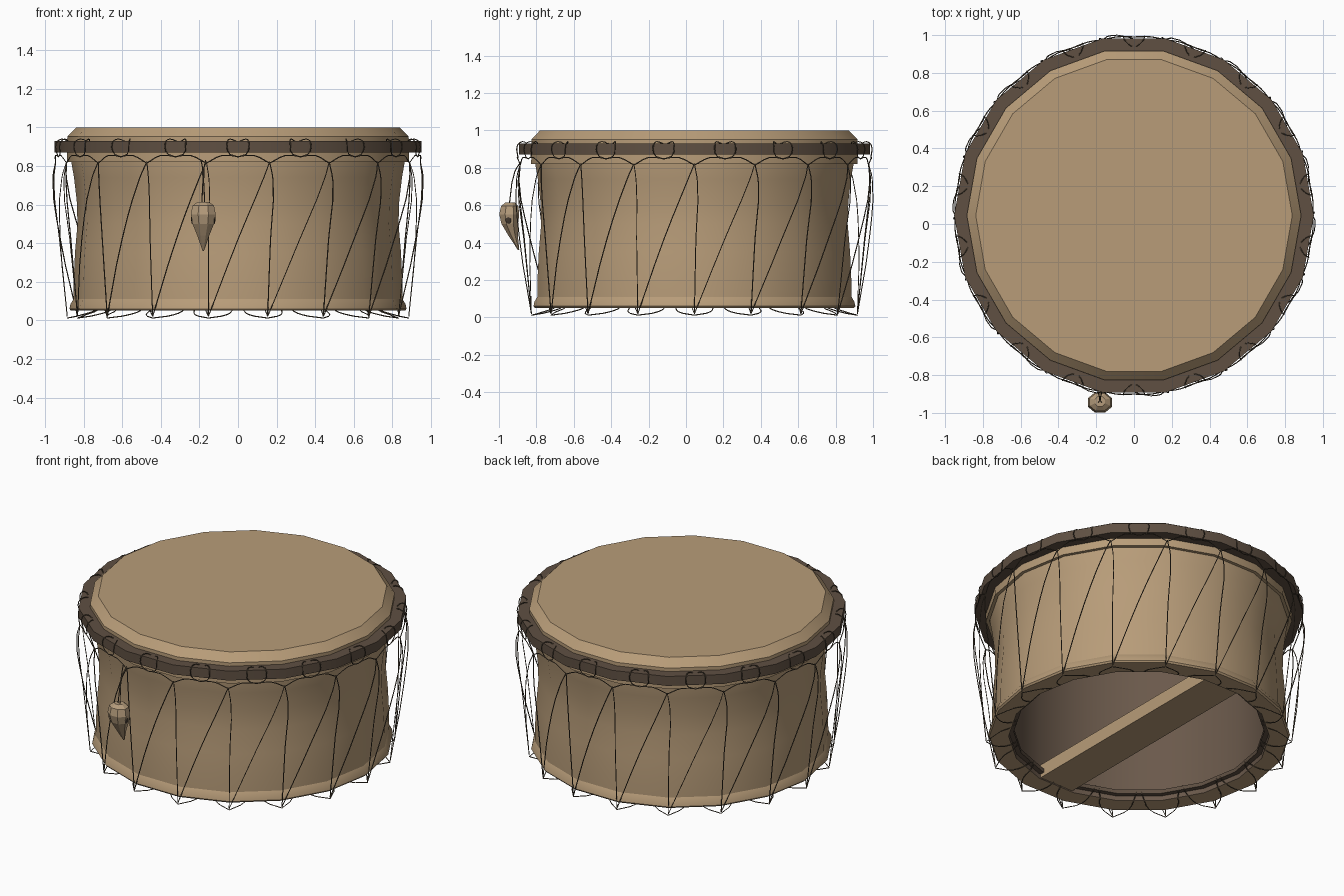
import bpy, bmesh, math
from mathutils import Vector

if "Cube" in bpy.data.objects:
    bpy.data.objects.remove(bpy.data.objects["Cube"])

CY = 0.045      # drum axis position in y
N = 18          # sides of the drum


def material(name, rgb):
    m = bpy.data.materials.new(name)
    m.diffuse_color = (*rgb, 1)
    m.use_nodes = True
    m.node_tree.nodes["Principled BSDF"].inputs["Base Color"].default_value = m.diffuse_color
    return m


WOOD = material("tan_wood", (0.475, 0.332, 0.19))
SKIN = material("drum_skin", (0.48, 0.335, 0.19))
HOOP = material("dark_hoop", (0.115, 0.080, 0.055))
INNER = material("dark_inside", (0.145, 0.10, 0.07))
ROPE = material("dark_rope", (0.10, 0.075, 0.048))
BONE = material("bone", (0.46, 0.33, 0.20))
SOCKET = material("dark_socket", (0.05, 0.036, 0.025))


def polar(deg, r, z):
    a = math.radians(deg)
    return Vector((r * math.cos(a), CY + r * math.sin(a), z))


def finish(bm, name, mats, angle=None):
    bmesh.ops.remove_doubles(bm, verts=bm.verts, dist=1e-5)
    bmesh.ops.recalc_face_normals(bm, faces=bm.faces)
    me = bpy.data.meshes.new(name)
    bm.to_mesh(me)
    bm.free()
    for m in mats:
        me.materials.append(m)
    ob = bpy.data.objects.new(name, me)
    bpy.context.collection.objects.link(ob)
    if angle:
        bpy.ops.object.select_all(action='DESELECT')
        bpy.context.view_layer.objects.active = ob
        ob.select_set(True)
        bpy.ops.object.shade_smooth_by_angle(angle=math.radians(angle))
    return ob


def lathe(name, profile, mats, closed=True, inner_span=None, angle=25):
    """Turn a (radius, z) profile around the drum axis."""
    bm = bmesh.new()
    rings = [[bm.verts.new(polar(i * 360 / N, r, z)) for i in range(N)]
             for r, z in profile]
    spans = len(profile) if closed else len(profile) - 1
    for j in range(spans):
        a, b = rings[j], rings[(j + 1) % len(rings)]
        for i in range(N):
            k = (i + 1) % N
            f = bm.faces.new((a[i], a[k], b[k], b[i]))
            if j == inner_span:
                f.material_index = 1
    if not closed:
        bm.faces.new(rings[0])
        bm.faces.new(rings[-1])
    return finish(bm, name, mats, angle)


def ropes(name, paths, radius=0.003):
    """Sweep thin tubes along smooth paths and turn them into one mesh."""
    cu = bpy.data.curves.new(name, 'CURVE')
    cu.dimensions = '3D'
    cu.bevel_depth = radius
    cu.bevel_resolution = 0
    cu.use_fill_caps = True
    cu.resolution_u = 3
    for pts in paths:
        sp = cu.splines.new('BEZIER')
        sp.bezier_points.add(len(pts) - 1)
        for bp, p in zip(sp.bezier_points, pts):
            bp.co = p
            bp.handle_left_type = bp.handle_right_type = 'AUTO'
    tmp = bpy.data.objects.new(name + "_curve", cu)
    bpy.context.collection.objects.link(tmp)
    dg = bpy.context.evaluated_depsgraph_get()
    me = bpy.data.meshes.new_from_object(tmp.evaluated_get(dg))
    bpy.data.objects.remove(tmp)
    me.name = name
    me.materials.clear()
    me.materials.append(ROPE)
    ob = bpy.data.objects.new(name, me)
    bpy.context.collection.objects.link(ob)


# Waisted wooden shell, open below, dark inside
lathe("drum_shell",
      [(0.866, 0.05), (0.874, 0.06), (0.868, 0.085), (0.853, 0.11), (0.852, 0.2),
       (0.845, 0.35), (0.832, 0.5), (0.836, 0.62), (0.85, 0.74), (0.864, 0.82), (0.864, 0.93),
       (0.755, 0.93), (0.755, 0.05)],
      [WOOD, INNER], inner_span=11)

# Stretched skin with bevelled edge and a flap under the hoop
lathe("drum_head",
      [(0.838, 1.0), (0.885, 0.952), (0.886, 0.82), (0.866, 0.82),
       (0.866, 0.935), (0.755, 0.94)], [SKIN], closed=False)

# Dark hoop round the head, and a small one inside the bottom
lathe("tension_hoop", [(0.885, 0.87), (0.952, 0.87), (0.952, 0.93), (0.885, 0.93)], [HOOP])
lathe("bottom_ring", [(0.725, 0.08), (0.755, 0.08), (0.755, 0.105), (0.725, 0.105)], [HOOP])

# Crossbar handle below
bm = bmesh.new()
bmesh.ops.create_cube(bm, size=1)
for v in bm.verts:
    v.co = Vector((v.co.x * 0.24, CY + v.co.y * 1.56, 0.10 + v.co.z * 0.085))
finish(bm, "crossbar", [WOOD])

# Lacing: loops over the hoop, zigzag side cords, and cords under the rim
loops, sides, under = [], [], []
for i in range(N):
    v = i * 20          # corner of the drum
    m = v + 10          # middle of a side
    loops.append([polar(v, 0.945, 0.815), polar(m - 5, 0.95, 0.855),
                  polar(m + 2.5, 0.945, 0.86), polar(m + 3.4, 0.948, 0.92),
                  polar(m + 2.6, 0.92, 0.94), polar(m, 0.895, 0.925),
                  polar(m - 2.6, 0.92, 0.94), polar(m - 3.4, 0.948, 0.92),
                  polar(m - 2.5, 0.945, 0.86), polar(m + 5, 0.95, 0.855),
                  polar(v + 20, 0.945, 0.815)])
    sides.append([polar(v, 0.945, 0.822), polar(v - 2, 0.96, 0.74),
                  polar(v - 10, 0.935, 0.42), polar(v - 20, 0.885, 0.02)])
    sides.append([polar(v, 0.945, 0.822), polar(v + 1, 0.955, 0.72),
                  polar(v + 0.5, 0.925, 0.42), polar(v, 0.885, 0.02)])
    under.append([polar(v, 0.885, 0.012), polar(v + 6, 0.81, 0.03),
                  polar(m - 2, 0.735, 0.06), polar(m - 1, 0.715, 0.09),
                  polar(m, 0.735, 0.115), polar(m + 1, 0.715, 0.09),
                  polar(m + 2, 0.735, 0.06), polar(v + 14, 0.81, 0.03),
                  polar(v + 20, 0.885, 0.012)])
ropes("hoop_loops", loops)
ropes("side_cords", sides)
ropes("rim_cords", under)

# Bird skull charm: stacked oval rings (z, y, half width, half depth)
SX = -0.18
bm = bmesh.new()
rings = []
for z, y, rx, ry in [(0.614, -0.94, 0.03, 0.028), (0.595, -0.943, 0.06, 0.05),
                     (0.55, -0.945, 0.07, 0.058), (0.5, -0.942, 0.06, 0.048),
                     (0.44, -0.925, 0.034, 0.028), (0.36, -0.895, 0.004, 0.004)]:
    rings.append([bm.verts.new((SX + rx * math.cos(math.radians(k * 45 + 22.5)),
                                y + ry * math.sin(math.radians(k * 45 + 22.5)), z))
                  for k in range(8)])
for a, b in zip(rings, rings[1:]):
    for k in range(8):
        bm.faces.new((a[k], a[(k + 1) % 8], b[(k + 1) % 8], b[k]))
bm.faces.new(rings[0])
bm.faces.new(rings[-1])
finish(bm, "skull_charm", [BONE])

# Eye sockets on both sides of the skull
bm = bmesh.new()
for s in (-1, 1):
    r = bmesh.ops.create_uvsphere(bm, u_segments=8, v_segments=6, radius=1)
    for v in r["verts"]:
        v.co = Vector((SX + s * 0.057 + v.co.x * 0.006, -0.95 + v.co.y * 0.018,
                       0.525 + v.co.z * 0.025))
finish(bm, "eye_sockets", [SOCKET])

# Two strands holding the skull
ropes("charm_cord", [[Vector((SX + s * 0.012, -0.885, 0.83)), Vector((SX + s * 0.003, -0.915, 0.78)),
                      Vector((SX + s * 0.008, -0.945, 0.60))] for s in (-1, 1)])
